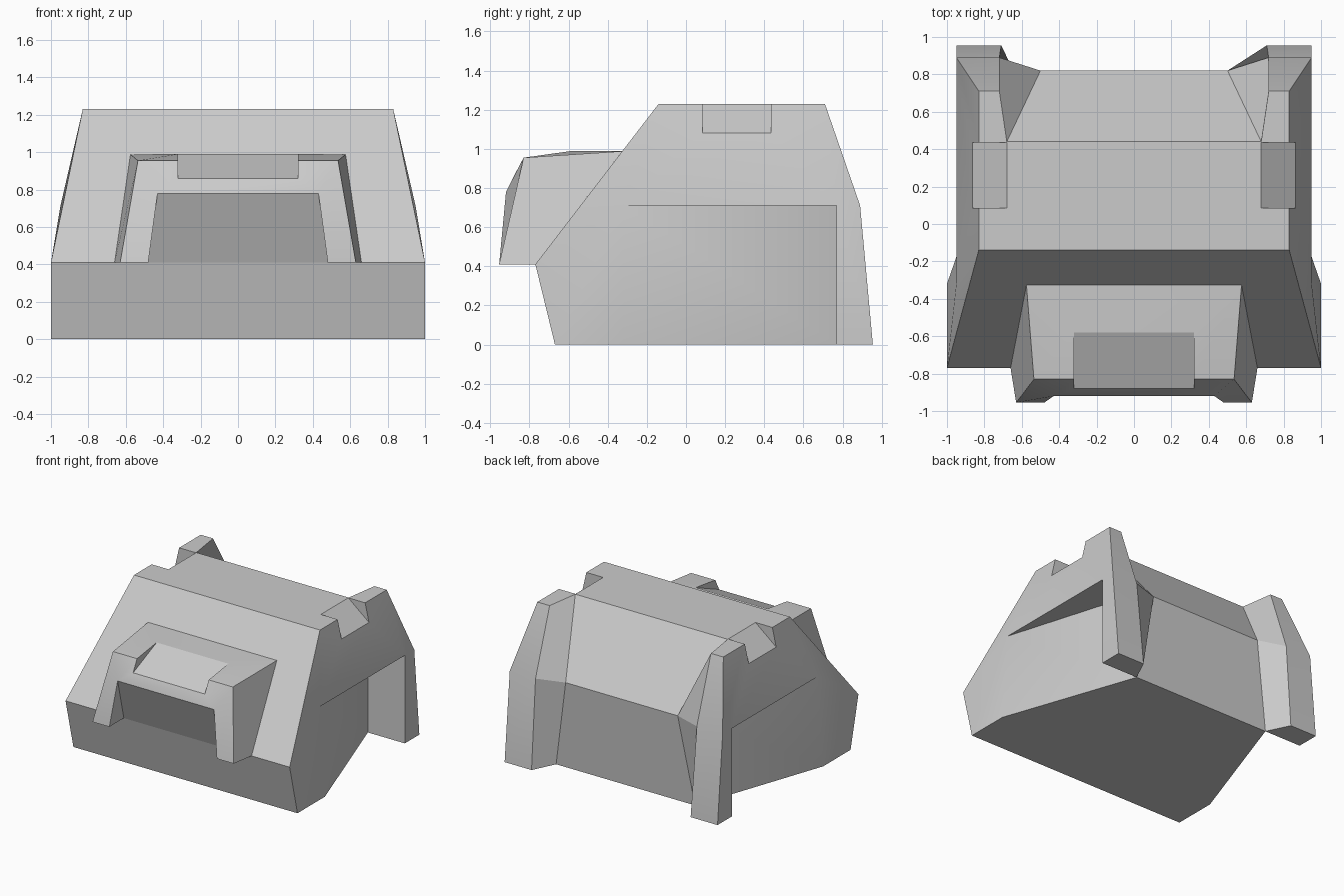
import bpy, bmesh
from math import radians

if "Cube" in bpy.data.objects:
    bpy.data.objects.remove(bpy.data.objects["Cube"])


def mirrored_part(name, pts, strips, halves):
    """Symmetric mesh from named right-hand points.
    strips: point pairs spanned across to their mirror images.
    halves: polygons that exist once on each side."""
    bm = bmesh.new()
    right = {k: bm.verts.new(p) for k, p in pts.items()}
    left = {k: bm.verts.new((-x, y, z)) for k, (x, y, z) in pts.items()}
    for p, q in strips:
        bm.faces.new((right[p], right[q], left[q], left[p]))
    for poly in halves:
        bm.faces.new([right[c] for c in poly])
        bm.faces.new([left[c] for c in reversed(poly)])
    bmesh.ops.recalc_face_normals(bm, faces=bm.faces[:])
    mesh = bpy.data.meshes.new(name)
    bm.to_mesh(mesh)
    bm.free()
    ob = bpy.data.objects.new(name, mesh)
    bpy.context.collection.objects.link(ob)
    return ob


def activate(ob):
    bpy.ops.object.select_all(action='DESELECT')
    ob.select_set(True)
    bpy.context.view_layer.objects.active = ob


# Main body: sloped block, tapered side recesses, two rear buttress legs
body = mirrored_part(
    "body",
    {
        # centre profile and floor
        'A': (1, -.67, 0), 'B': (1, -.77, .41), 'C': (.83, -.14, 1.23),
        'D': (.68, .44, 1.23), 'E': (.5, .82, .71), 'F': (.62, .77, 0),
        'G': (1, -.32, 0),
        # rear leg
        'H': (.72, .71, 1.23), 'I': (.83, .71, 1.23),
        'J': (.72, .89, .71), 'K': (.95, .89, .71),
        'L': (.71, .955, 0), 'M': (.95, .955, 0), 'N': (.95, .77, 0),
        # side recess
        'O': (.95, .77, .71), 'P': (.95, -.32, .71), 'Q': (.62, .77, .71),
    },
    ["AB", "BC", "CD", "DE", "EF", "FG", "GA"],
    ["BCP", "ABPG", "CPOKI", "POQ", "PGFQ", "ONFQ", "OKMN", "NMLF",
     "IHJK", "JLMK", "DHJE", "EJLF", "CIHD"])

# Sloped notches in both upper side edges
prof = [(.68, 1.23), (.927, 1.03), (.927, 1.4), (.68, 1.4)]
pts = {}
for (x, z), near, far in zip(prof, "abcd", "efgh"):
    pts[near], pts[far] = (x, .085, z), (x, .435, z)
cutter = mirrored_part("notch_cutter", pts, [],
                       ["abcd", "hgfe", "aefb", "bfgc", "cghd", "dhea"])
cutter.hide_render = True
mod = body.modifiers.new("notches", 'BOOLEAN')
mod.operation = 'DIFFERENCE'
mod.solver = 'EXACT'
mod.object = cutter
activate(body)
bpy.ops.object.modifier_apply(modifier=mod.name)
bpy.data.objects.remove(cutter)

# Front hood: bracket on the sloped front with a notch and undercut opening
hood = mirrored_part(
    "front_hood",
    {
        'a': (.575, -.326, .988), 'n': (.32, -.58, .99),
        't': (.32, -.83, .955), 'f': (.535, -.83, .955),
        'b': (.32, -.88, .86), 'i': (.43, -.92, .78),
        'j': (.48, -.955, .41), 'k': (.63, -.955, .41),
        'w': (.48, -.77, .41), 'r': (.66, -.77, .41),
    },
    ["an", "nb", "bi", "iw"],
    ["antf", "ntb", "ftbi", "fijk", "afkr", "kjwr", "jiw"])

for ob in (body, hood):
    activate(ob)
    bpy.ops.object.shade_smooth_by_angle(angle=radians(20))
